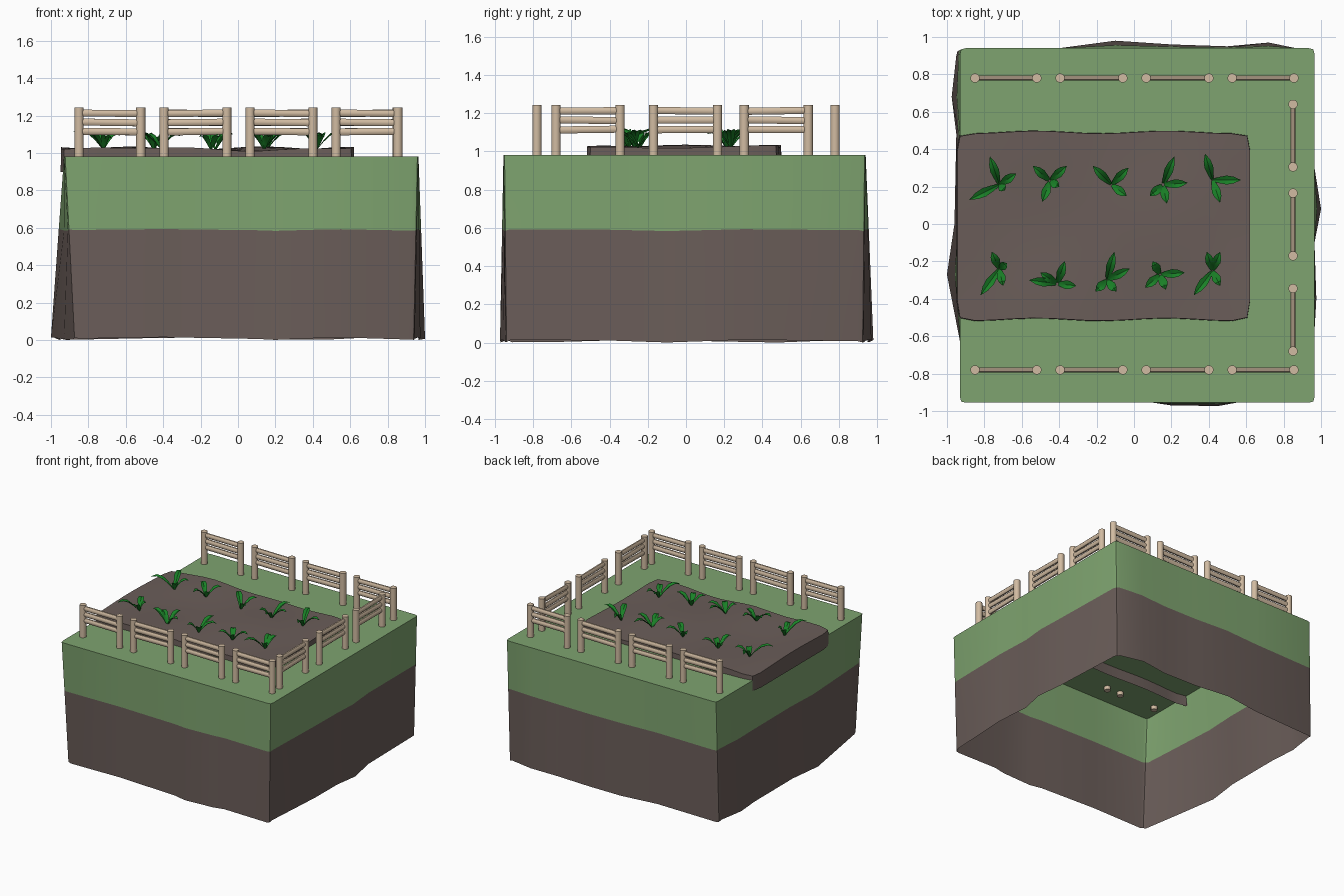
import bpy, math, random
from mathutils import Vector

if "Cube" in bpy.data.objects:
    bpy.data.objects.remove(bpy.data.objects["Cube"])

random.seed(4)


def material(name, rgb):
    m = bpy.data.materials.new(name)
    m.diffuse_color = (*rgb, 1)
    m.use_nodes = True
    m.node_tree.nodes["Principled BSDF"].inputs["Base Color"].default_value = m.diffuse_color
    return m


GRASS = material("grass_green", (0.21, 0.37, 0.16))
SOIL = material("soil_brown", (0.145, 0.11, 0.10))
WOOD = material("pale_wood", (0.64, 0.50, 0.36))
LEAF = material("leaf_green", (0.01, 0.22, 0.02))


def make(name, verts, faces, mat, angle=35):
    me = bpy.data.meshes.new(name)
    me.from_pydata([tuple(v) for v in verts], [], faces)
    me.materials.append(mat)
    ob = bpy.data.objects.new(name, me)
    bpy.context.collection.objects.link(ob)
    bpy.ops.object.select_all(action='DESELECT')
    ob.select_set(True)
    bpy.context.view_layer.objects.active = ob
    bpy.ops.object.shade_smooth_by_angle(angle=math.radians(angle))
    return ob


# Ground block: (position along side, outward shift of the bottom edge), counter-clockwise
X0, X1, Y0, Y1, TOP = -0.93, 0.965, -0.955, 0.94, 0.98
sides = [
    ((0, -1), Y0, [(-.90, -.015), (-.4, -.01), (.1, 0), (.2, .015), (.45, .018), (.55, 0), (.935, -.01)]),
    ((1, 0), X1, [(-.925, -.02), (-.4, .01), (-.1, 0), (.08, .035), (.3, 0), (.91, -.02)]),
    ((0, 1), Y1, [(.935, -.01), (.72, .03), (.5, .01), (.2, .02), (-.1, .04), (-.4, 0), (-.90, -.01)]),
    ((-1, 0), X0, [(.91, .02), (.68, .045), (.48, .02), (0, .03), (-.27, .07), (-.63, 0), (-.925, -.05)]),
]
corners = [(X1, Y0), (X1, Y1), (X0, Y1), (X0, Y0)]


def side_point(normal, level, t):
    return Vector((level, t)) if normal[0] else Vector((t, level))


ring = []
for i, (n, level, pts) in enumerate(sides):
    pn, _, pp = sides[i - 1]
    nn, nlevel, np_ = sides[(i + 1) % 4]
    for k, (t, off) in enumerate(pts):
        shift = Vector(n) * off
        if k == 0:
            shift += Vector(pn) * pp[-1][1]
        if k == len(pts) - 1:
            shift += Vector(nn) * np_[0][1]
        ring.append((side_point(n, level, t), shift))
    a, b = ring[-1][0], side_point(nn, nlevel, np_[0][0])
    ring.append((Vector(corners[i]) * 0.6 + (a + b) * 0.2, ring[-1][1]))

N = len(ring)


def level_ring(z, wobble=0.0):
    out = []
    for i, (p, s) in enumerate(ring):
        q = p + s * (1 - z / TOP)
        out.append((q.x, q.y, z + wobble * (0.5 + 0.5 * math.sin(i * 1.7))))
    return out


wall = [(i, (i + 1) % N, N + (i + 1) % N, N + i) for i in range(N)]
low, mid, high = level_ring(0, 0.015), level_ring(0.583, 0.01), level_ring(TOP)
make("earth_sides", low + mid, wall, SOIL)
make("grass_layer", mid + high, wall + [tuple(range(N, 2 * N))], GRASS)

# Soil bed: uneven top with a skirt that hangs over the left edge
NX, NY = 16, 10


def bed_height(x, y):
    return 1.022 + 0.008 * math.sin(5 * x + 1) * math.cos(6 * y) + 0.005 * math.sin(11 * x + 4 * y)


verts, faces = [], []
for j in range(NY + 1):
    for i in range(NX + 1):
        u, v = i / NX, j / NY
        x, y = -0.945 + 1.565 * u, -0.51 + v
        if j in (0, NY):
            y += 0.007 * math.sin(9 * x)
        if i in (0, NX) and j in (0, NY):
            x += 0.015 if i == 0 else -0.015
            y += 0.015 if j == 0 else -0.015
        verts.append((x, y, bed_height(x, y)))
row = NX + 1
faces = [(j * row + i, j * row + i + 1, (j + 1) * row + i + 1, (j + 1) * row + i)
         for j in range(NY) for i in range(NX)]
rim = (list(range(NX)) + [j * row + NX for j in range(NY)]
       + [NY * row + i for i in range(NX, 0, -1)] + [j * row for j in range(NY, 0, -1)])
base = len(verts)
for r in rim:
    x, y, _ = verts[r]
    verts.append((x * 1.004, y * 1.012, 0.897))
R = len(rim)
faces += [(rim[k], base + k, base + (k + 1) % R, rim[(k + 1) % R]) for k in range(R)]
make("soil_bed", verts, faces, SOIL)


# Fence panels: two round posts and three rails each
def add_tube(verts, faces, a, b, radii, sides_n):
    a, b = Vector(a), Vector(b)
    d = (b - a).normalized()
    up = Vector((0, 0, 1)) if abs(d.z) < 0.5 else Vector((1, 0, 0))
    s = d.cross(up).normalized()
    t = s.cross(d)
    o = len(verts)
    for p in (a, b):
        for k in range(sides_n):
            w = 2 * math.pi * (k + 0.5) / sides_n
            verts.append(p + s * math.cos(w) * radii[0] + t * math.sin(w) * radii[1])
    n = sides_n
    faces.extend((o + k, o + n + k, o + n + (k + 1) % n, o + (k + 1) % n) for k in range(n))
    faces.append(tuple(o + k for k in range(n)))
    faces.append(tuple(o + n + k for k in reversed(range(n))))


def fence_panel(name, a, b):
    v, f = [], []
    for p in (a, b):
        add_tube(v, f, (*p, 0.95), (*p, 1.242), (0.025, 0.025), 12)
    for z in (1.114, 1.163, 1.212):
        tilt = random.uniform(-0.003, 0.003)
        add_tube(v, f, (*a, z - tilt), (*b, z + tilt), (0.015, 0.02), 8)
    for k, face in enumerate(f):
        f[k] = tuple(reversed(face))
    make(name, v, f, WOOD, 50)


for k, (a, b) in enumerate([(-.85, -.52), (-.395, -.06), (.065, .40), (.525, .855)]):
    fence_panel(f"front_fence_{k + 1}", (a, -.78), (b, -.78))
    fence_panel(f"back_fence_{k + 1}", (a, .78), (b, .78))
for k, (a, b) in enumerate([(-.68, -.345), (-.17, .165), (.305, .64)]):
    fence_panel(f"right_fence_{k + 1}", (.85, a), (.85, b))


# Seedlings: base position, then leaf tips as offsets in hundredths
plants = [
    ((-.72, .21), [(-5, 15), (9, 6), (-16, -8), (3, -3)]),
    ((-.45, .23), [(-9, 8), (9, 8), (-4, -11), (5, -3)]),
    ((-.12, .21), [(-10, 10), (9, 9), (8, -6)]),
    ((.155, .21), [(6, 15), (-7, -6), (13, 1), (2, -10)]),
    ((.42, .235), [(-4, 14), (15, 0), (4, -12)]),
    ((-.72, -.24), [(-4, 9), (-10, -14), (2, -9), (4, 3)]),
    ((-.41, -.32), [(4, 12), (-15, 2), (10, -1), (-9, 6)]),
    ((-.145, -.30), [(4, 15), (12, 6), (-6, -6), (5, -6)]),
    ((.14, -.27), [(-4, 7), (13, 1), (-8, -7), (3, -8)]),
    ((.42, -.25), [(4, 10), (-3, 10), (-10, -13), (4, -8)]),
]
stations = [(0, .006), (.25, .017), (.5, .024), (.75, .018), (1, .001)]
for k, (c, tips) in enumerate(plants):
    v, f = [], []
    for dx, dy in tips:
        d = Vector((dx, dy, 0)) / 100
        side = Vector((-d.y, d.x, 0)).normalized()
        rise = 0.06 + 0.3 * max(0, d.length - 0.06)
        o = len(v)
        for t, w in stations:
            p = Vector((*c, 1.015)) + d * t
            p.z += rise * math.sin(t * 2.0) + 0.01 * t
            lift = Vector((0, 0, w * 0.5))
            v += [p + side * w + lift, p, p - side * w + lift]
        for s in range(len(stations) - 1):
            for q in (0, 1):
                i = o + s * 3 + q
                f.append((i, i + 1, i + 4, i + 3))
    make(f"seedling_{k + 1}", v, f, LEAF)
